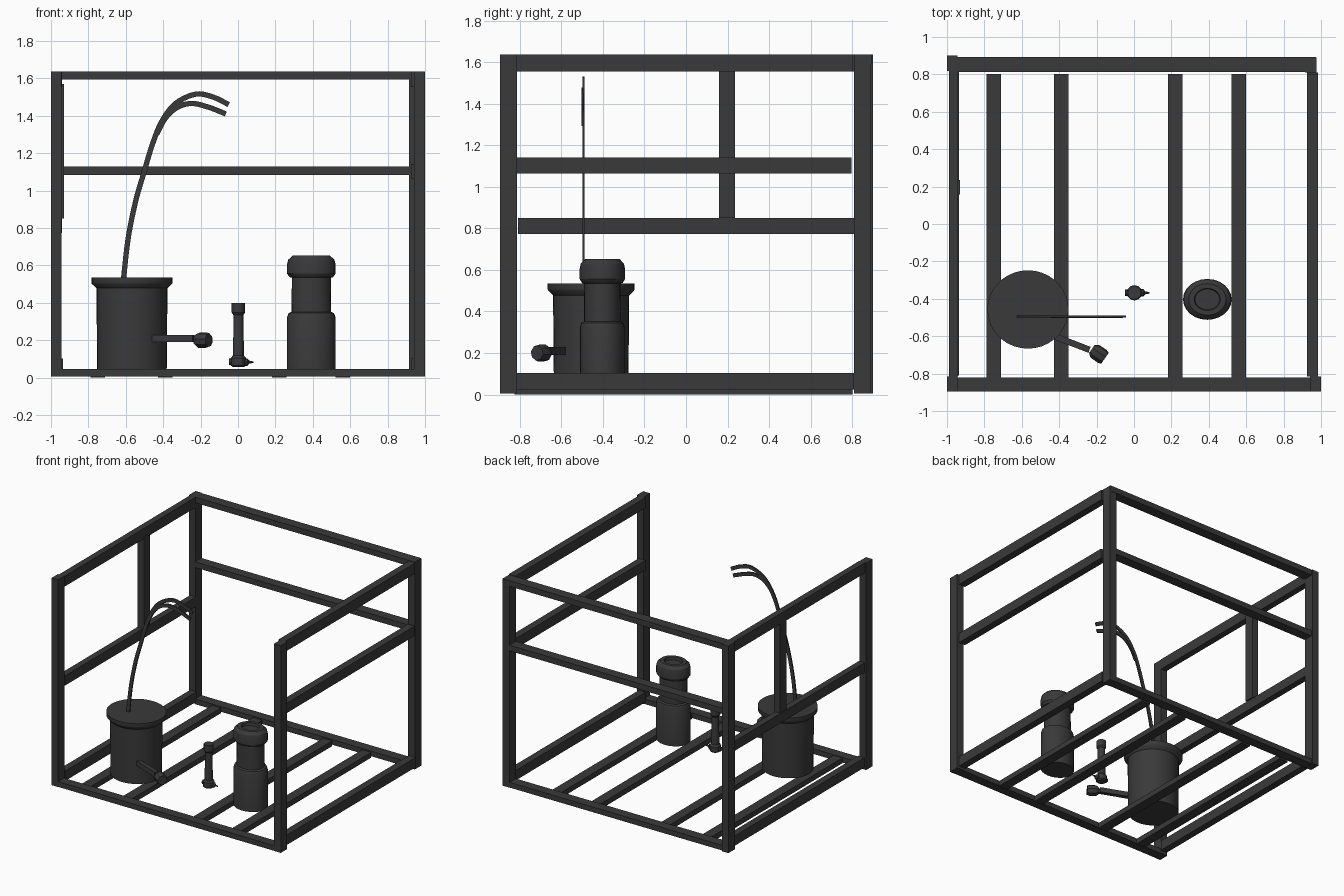
import bpy, bmesh, math
from mathutils import Vector, Matrix

if "Cube" in bpy.data.objects:
    bpy.data.objects.remove(bpy.data.objects["Cube"])

# Dark grey paint shared by every part
dark = bpy.data.materials.new("dark_grey")
dark.diffuse_color = (0.042, 0.042, 0.042, 1)
dark.use_nodes = True
dark.node_tree.nodes["Principled BSDF"].inputs["Base Color"].default_value = dark.diffuse_color


def finish(name, bm, smooth=False):
    bmesh.ops.recalc_face_normals(bm, faces=bm.faces)
    me = bpy.data.meshes.new(name)
    bm.to_mesh(me)
    bm.free()
    me.materials.append(dark)
    if smooth:
        me.shade_smooth()
        me.set_sharp_from_angle(angle=math.radians(30))
    ob = bpy.data.objects.new(name, me)
    bpy.context.collection.objects.link(ob)
    return ob


def bar(name, x0, x1, y0, y1, z0, z1):
    bm = bmesh.new()
    bmesh.ops.create_cube(bm, size=1)
    bm.transform(Matrix.Translation(((x0 + x1) / 2, (y0 + y1) / 2, (z0 + z1) / 2))
                 @ Matrix.Diagonal((x1 - x0, y1 - y0, z1 - z0, 1)))
    return finish(name, bm)


def lathe(name, profile, loc, sides=32, sy=1.0, axis=(0, 0, 1)):
    """Capped solid from (radius, height) rings along an axis."""
    bm = bmesh.new()
    rings = [[bm.verts.new((r * math.cos(2 * math.pi * i / sides),
                            r * sy * math.sin(2 * math.pi * i / sides), h))
              for i in range(sides)] for r, h in profile]
    for a, b in zip(rings, rings[1:]):
        for i in range(sides):
            j = (i + 1) % sides
            bm.faces.new((a[i], a[j], b[j], b[i]))
    bm.faces.new(rings[0])
    bm.faces.new(rings[-1])
    turn = Vector((0, 0, 1)).rotation_difference(Vector(axis)).to_matrix().to_4x4()
    bm.transform(Matrix.Translation(loc) @ turn)
    return finish(name, bm, True)


def catmull(pts, n=5):
    p = [Vector(q) for q in pts]
    p = [2 * p[0] - p[1]] + p + [2 * p[-1] - p[-2]]
    out = []
    for a, b, c, d in zip(p, p[1:], p[2:], p[3:]):
        for k in range(n):
            t = k / n
            out.append(0.5 * (2 * b + (c - a) * t + (2 * a - 5 * b + 4 * c - d) * t * t
                              + (3 * b - a - 3 * c + d) * t ** 3))
    return out + [p[-2]]


def strip(name, pts, y, width, thick):
    """Flat bent band lying in an xz plane."""
    path = catmull(pts)
    bm = bmesh.new()
    rings = []
    for i, p in enumerate(path):
        d = (path[min(i + 1, len(path) - 1)] - path[max(i - 1, 0)]).normalized()
        n = Vector((-d.y, d.x)) * width / 2
        rings.append([bm.verts.new((p.x + s * n.x, y + t * thick / 2, p.y + s * n.y))
                      for s, t in ((1, 1), (1, -1), (-1, -1), (-1, 1))])
    for a, b in zip(rings, rings[1:]):
        for i in range(4):
            j = (i + 1) % 4
            bm.faces.new((a[i], a[j], b[j], b[i]))
    bm.faces.new(rings[0])
    bm.faces.new(rings[-1])
    return finish(name, bm, True)


# Corner posts
bar("front_left_post", -1.0, -0.943, -0.895, -0.815, 0.005, 1.637)
bar("front_right_post", 0.94, 1.0, -0.895, -0.815, 0.005, 1.637)
bar("back_left_post", -1.0, -0.943, 0.818, 0.9, 0.005, 1.637)
bar("back_right_post", 0.915, 0.975, 0.81, 0.89, 0.005, 1.637)

# Front and back beams
bar("front_bottom_beam", -0.943, 0.94, -0.895, -0.82, 0.006, 0.047)
bar("back_bottom_beam", -0.943, 0.915, 0.812, 0.89, 0.006, 0.047)
bar("back_middle_rail", -0.943, 0.915, 0.812, 0.89, 1.083, 1.128)
bar("back_top_rail", -0.943, 0.972, 0.812, 0.893, 1.593, 1.638)

# Side rails
bar("right_bottom_rail", 0.925, 0.983, -0.815, 0.81, 0.025, 0.103)
bar("right_middle_rail", 0.925, 0.983, -0.815, 0.797, 1.065, 1.143)
bar("right_top_rail", 0.925, 0.983, -0.815, 0.803, 1.555, 1.637)
bar("left_bottom_rail", -0.99, -0.935, -0.81, 0.818, 0.025, 0.103)
bar("left_middle_rail", -0.99, -0.94, -0.81, 0.818, 0.773, 0.85)
bar("left_top_rail", -0.99, -0.94, -0.815, 0.818, 1.555, 1.637)
bar("left_wall_stud", -0.985, -0.93, 0.158, 0.235, 0.85, 1.57)

# Floor slats
for i, x in enumerate((-0.75, -0.39, 0.22, 0.56)):
    bar(f"floor_slat_{i + 1}", x - 0.039, x + 0.039, -0.825, 0.803, 0.0, 0.042)

# Bucket with flared lid
lathe("bucket", [(0.186, 0.046), (0.19, 0.478), (0.215, 0.502), (0.217, 0.508),
                 (0.217, 0.535)], (-0.567, -0.457, 0), 36, 0.965)

# Spout bar and knob on the bucket
spout = Vector((0.93, -0.36, 0)).normalized()
b = bar("spout_bar", -0.01, 0.235, -0.017, 0.017, -0.019, 0.019)
b.matrix_world = (Matrix.Translation((-0.457, -0.588, 0.209))
                  @ Matrix.Rotation(math.atan2(spout.y, spout.x), 4, 'Z'))
lathe("spout_knob", [(0.026, -0.046), (0.039, -0.03), (0.042, -0.022), (0.042, 0.022),
                     (0.036, 0.04)], (-0.188, -0.695, 0.2), 8, axis=(0.82, -0.57, 0))

# Bent bands rising from the bucket
stem = [(-0.615, 0.5), (-0.588, 0.74), (-0.548, 0.94), (-0.505, 1.09), (-0.46, 1.24)]
strip("upper_band", stem + [(-0.41, 1.365), (-0.335, 1.465), (-0.225, 1.516),
                            (-0.13, 1.499), (-0.05, 1.46)], -0.494, 0.028, 0.01)
strip("lower_band", [(-0.435, 1.3), (-0.39, 1.385), (-0.325, 1.445), (-0.245, 1.466),
                     (-0.155, 1.445), (-0.065, 1.41)], -0.498, 0.028, 0.01)

# Slim hand tool with side nozzle
lathe("tool_body", [(0.032, 0.058), (0.041, 0.066), (0.041, 0.105), (0.03, 0.118), (0.03, 0.18),
                    (0.027, 0.22), (0.027, 0.335), (0.036, 0.348), (0.036, 0.398)],
      (0.002, -0.368, 0), 12)
lathe("tool_nozzle", [(0.02, 0.03), (0.02, 0.05), (0.008, 0.06), (0.004, 0.082)],
      (0, -0.368, 0.083), 8, axis=(1, 0, 0))
lathe("tool_nub", [(0.017, 0.03), (0.017, 0.048)], (0, -0.368, 0.085), 8, axis=(-1, 0, 0))

# Stepped canister with a chamfered, shallowly recessed cap
lathe("canister", [(0.129, 0.03), (0.129, 0.325), (0.121, 0.345), (0.106, 0.352), (0.104, 0.535),
                   (0.116, 0.537), (0.13, 0.556), (0.13, 0.605), (0.124, 0.63), (0.1, 0.652),
                   (0.07, 0.652), (0.066, 0.63)],
      (0.392, -0.403, 0), 24, 0.84)
